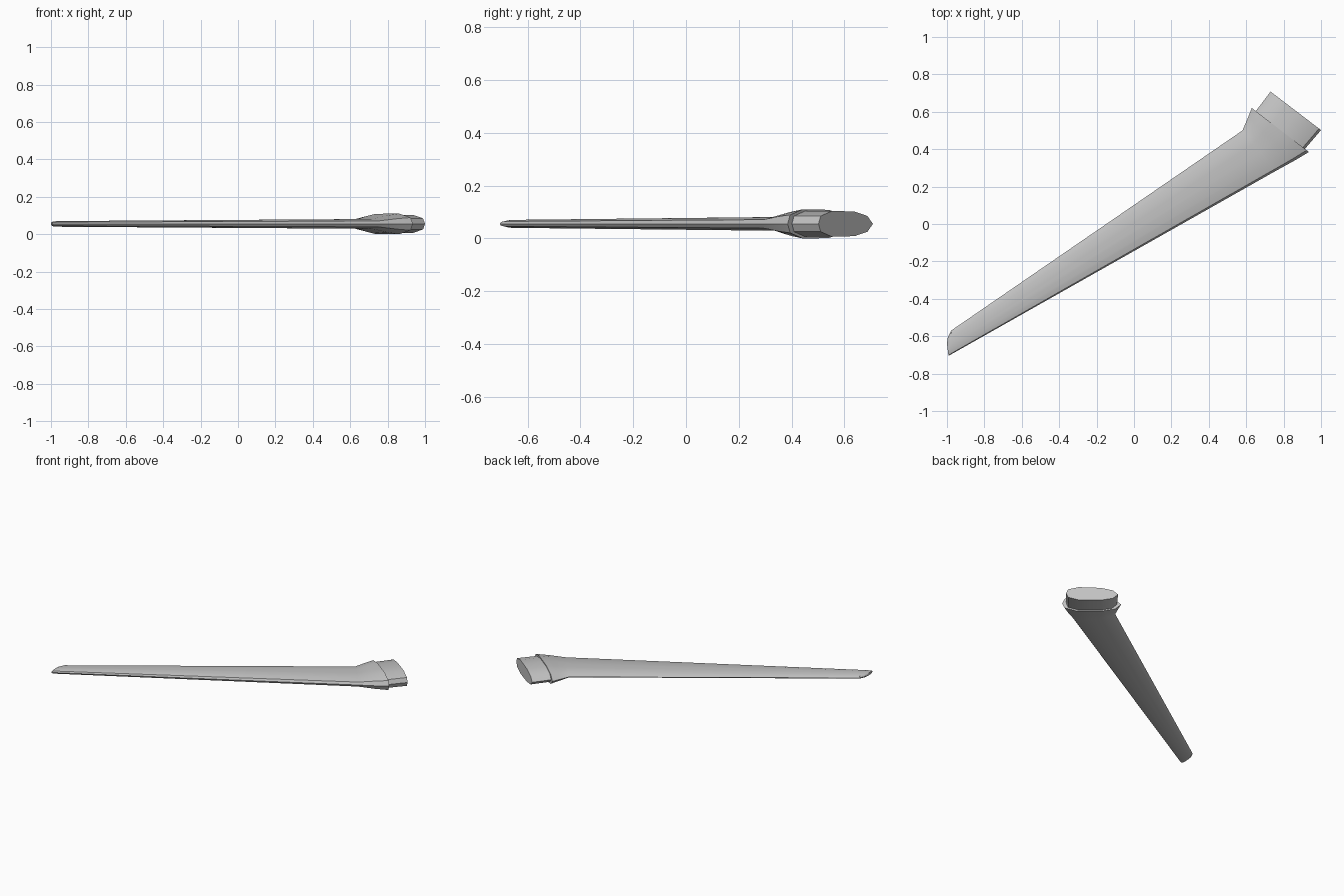
import bpy, bmesh, math
from mathutils import Vector

cube = bpy.data.objects.get("Cube")
if cube:
    bpy.data.objects.remove(cube)

grey = bpy.data.materials.new("light grey")
grey.use_nodes = True
grey.diffuse_color = (0.55, 0.55, 0.55, 1)
grey.node_tree.nodes["Principled BSDF"].inputs["Base Color"].default_value = (0.55, 0.55, 0.55, 1)

MID = 0.055
# Upper half of the section: chord fraction from leading edge, height fraction
HALF = [(0, 0), (0.04, 0.62), (0.24, 1), (0.45, 1.0), (0.67, 0.96), (0.9, 0.62), (1, 0)]
SECTION = HALF + [(u, -v) for u, v in HALF[-2:0:-1]]


def loft(name, stations):
    """Skin a row of sections, each given by leading edge, trailing edge and thickness."""
    bm = bmesh.new()
    rings = []
    for lead, trail, thick in stations:
        a, b = Vector((*lead, MID)), Vector((*trail, MID))
        ring = []
        for u, v in SECTION:
            p = a.lerp(b, u)
            p.z += v * thick / 2
            ring.append(bm.verts.new(p))
        rings.append(ring)
    n = len(SECTION)
    for r, s in zip(rings, rings[1:]):
        for i in range(n):
            j = (i + 1) % n
            bm.faces.new((r[i], r[j], s[j], s[i]))
    bm.faces.new(rings[0])
    bm.faces.new(rings[-1])
    bmesh.ops.recalc_face_normals(bm, faces=bm.faces)
    mesh = bpy.data.meshes.new(name)
    bm.to_mesh(mesh)
    bm.free()
    mesh.materials.append(grey)
    obj = bpy.data.objects.new(name, mesh)
    bpy.context.collection.objects.link(obj)
    bpy.ops.object.select_all(action='DESELECT')
    obj.select_set(True)
    bpy.context.view_layer.objects.active = obj
    bpy.ops.object.shade_smooth_by_angle(angle=math.radians(30))


# Swept blade, from rounded tip to flared root
loft("blade", [
    ((-0.992, -0.705), (-1.0, -0.64), 0.018),
    ((-0.985, -0.701), (-0.995, -0.605), 0.025),
    ((-0.965, -0.69), (-0.978, -0.57), 0.03),
    ((0.76, 0.285), (0.58, 0.5), 0.052),
    ((0.86, 0.34), (0.61, 0.57), 0.09),
    ((0.935, 0.385), (0.63, 0.62), 0.11),
])

# Narrower stub that plugs into the mount
loft("root_stub", [
    ((0.90, 0.385), (0.645, 0.595), 0.096),
    ((1.0, 0.502), (0.73, 0.708), 0.096),
])
